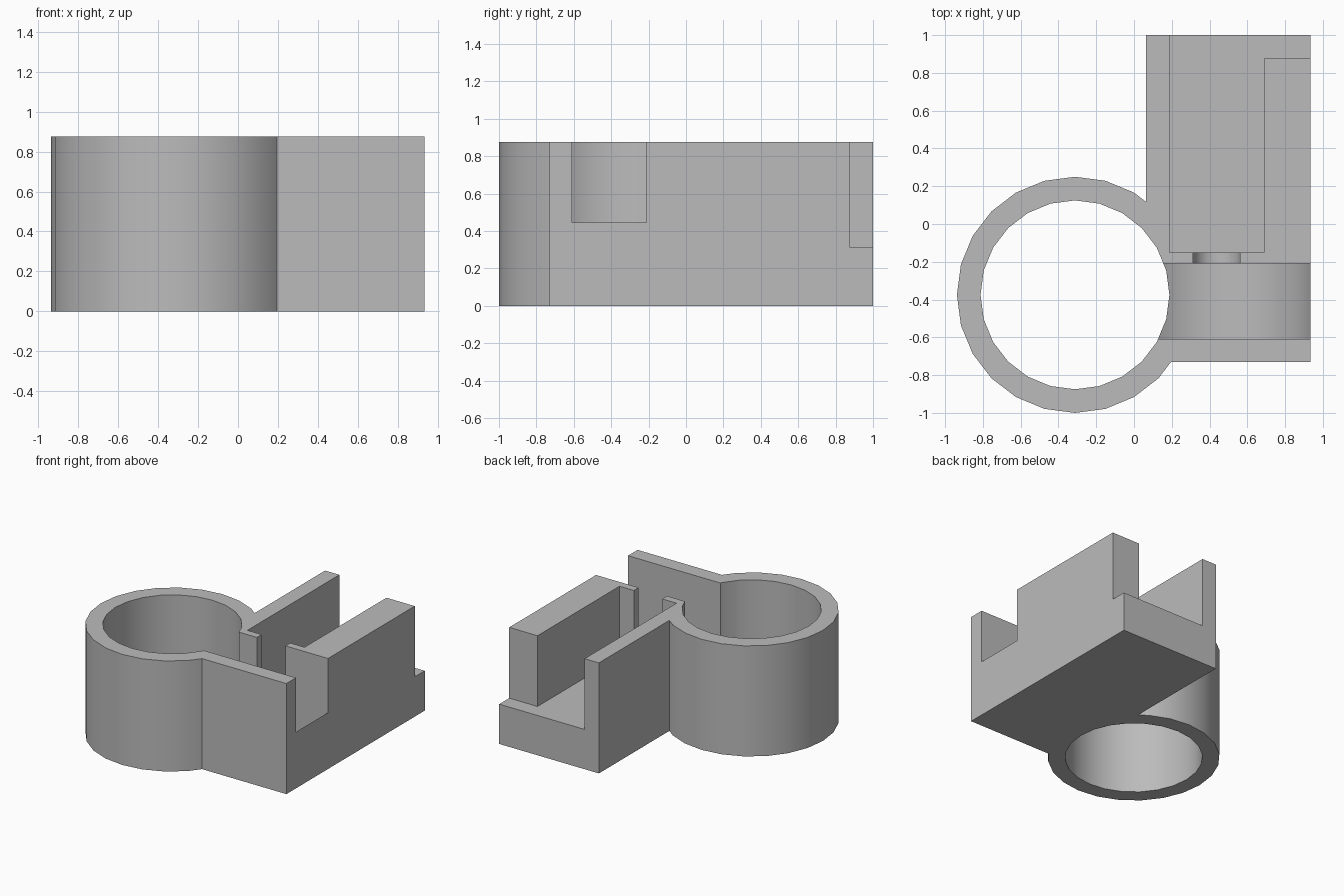
import bpy
import bmesh
from math import cos, sin, pi, radians
from mathutils import Matrix

if "Cube" in bpy.data.objects:
    bpy.data.objects.remove(bpy.data.objects["Cube"], do_unlink=True)

HEIGHT = 0.875
EDGE = 0.935          # right-hand side of the block
RING = (-0.3125, -0.375)
AXIS_X, AXIS_Z = 0.4375, 0.5625   # shared shaft axis
FLOOR = 0.315
ABOVE = 1.2           # cutters reach past the top


def finish(name, bm):
    bmesh.ops.recalc_face_normals(bm, faces=bm.faces)
    mesh = bpy.data.meshes.new(name)
    bm.to_mesh(mesh)
    bm.free()
    ob = bpy.data.objects.new(name, mesh)
    bpy.context.collection.objects.link(ob)
    return ob


def prism(name, outline, axis, start, end):
    """Extrude a closed outline along y or z."""
    bm = bmesh.new()
    if axis == "z":
        points = [(a, b, start) for a, b in outline]
        move = (0, 0, end - start)
    else:
        points = [(a, start, b) for a, b in outline]
        move = (0, end - start, 0)
    face = bm.faces.new([bm.verts.new(p) for p in points])
    grown = bmesh.ops.extrude_face_region(bm, geom=[face], use_keep_orig=True)
    verts = [g for g in grown["geom"] if isinstance(g, bmesh.types.BMVert)]
    bmesh.ops.translate(bm, verts=verts, vec=move)
    return finish(name, bm)


def box(name, x0, x1, y0, y1, z0, z1):
    return prism(name, [(x0, y0), (x1, y0), (x1, y1), (x0, y1)], "z", z0, z1)


def tube(name, radius, z0, z1, sides=24):
    ring = [(RING[0] + radius * cos(2 * pi * i / sides),
             RING[1] + radius * sin(2 * pi * i / sides)) for i in range(sides)]
    return prism(name, ring, "z", z0, z1)


def trough(name, radius, y0, y1, steps=16):
    """Open-topped channel with a half-round bottom."""
    arc = [(AXIS_X - radius * cos(pi * i / steps),
            AXIS_Z - radius * sin(pi * i / steps)) for i in range(steps + 1)]
    arc += [(AXIS_X + radius, ABOVE), (AXIS_X - radius, ABOVE)]
    return prism(name, arc, "y", y0, y1)


def combine(target, other, operation):
    mod = target.modifiers.new(other.name, "BOOLEAN")
    mod.operation = operation
    mod.solver = "EXACT"
    mod.object = other
    bpy.context.view_layer.objects.active = target
    bpy.ops.object.modifier_apply(modifier=mod.name)
    bpy.data.objects.remove(other, do_unlink=True)


# Solid block and round collar
holder = box("clamp_holder", 0.0625, EDGE, -0.73, 1.0, 0, HEIGHT)
combine(holder, tube("collar", 0.625, 0, HEIGHT), "UNION")

# Bore, long slot, rear ledge, wheel channel and shaft channel
for cutter in (
    tube("bore", 0.5, -0.2, ABOVE),
    box("long_slot", 0.1875, 0.6875, -0.15, 1.2, FLOOR, ABOVE),
    box("rear_ledge", 0.5, 1.2, 0.875, 1.3, FLOOR, ABOVE),
    trough("wheel_channel", 0.511, -0.61, -0.21, 28),
    trough("shaft_channel", 0.125, -0.3, -0.1),
):
    combine(holder, cutter, "DIFFERENCE")

# Plain grey finish
grey = bpy.data.materials.new("mid_grey")
grey.use_nodes = True
colour = (0.5, 0.5, 0.5, 1)
grey.diffuse_color = colour
grey.node_tree.nodes["Principled BSDF"].inputs["Base Color"].default_value = colour
holder.data.materials.clear()
holder.data.materials.append(grey)
for face in holder.data.polygons:
    face.material_index = 0

# Smooth curves, crisp corners
bpy.ops.object.select_all(action="DESELECT")
holder.select_set(True)
bpy.context.view_layer.objects.active = holder
bpy.ops.object.shade_smooth_by_angle(angle=radians(30))
